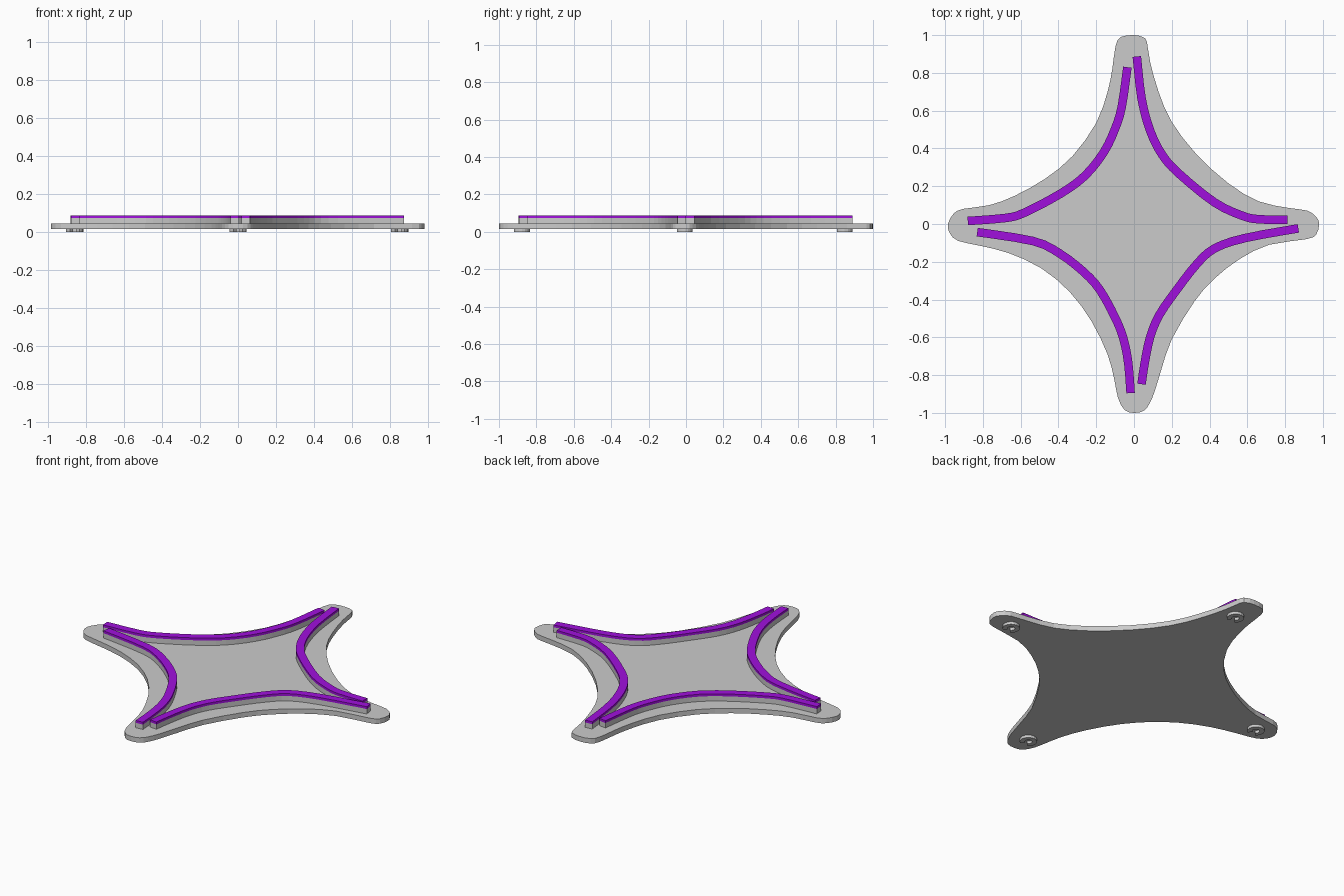
import bpy, bmesh, math
from mathutils import Vector

if "Cube" in bpy.data.objects:
    bpy.data.objects.remove(bpy.data.objects["Cube"])


def smooth_path(pts, steps, closed=False):
    """Catmull-Rom resampling of a short list of 2D points."""
    p = [Vector(q) for q in pts]
    n = len(p)
    at = (lambda i: p[i % n]) if closed else (lambda i: p[max(0, min(n - 1, i))])
    out = []
    for i in range(n if closed else n - 1):
        a, b, c, d = at(i - 1), at(i), at(i + 1), at(i + 2)
        for s in range(steps):
            t = s / steps
            out.append(0.5 * (2*b + (c-a)*t + (2*a - 5*b + 4*c - d)*t*t
                              + (3*b - a - 3*c + d)*t**3))
    return out if closed else out + [p[-1]]


def ribbon(path, width):
    """Outline of a strip of constant width along a path."""
    left, right = [], []
    for i, q in enumerate(path):
        d = (path[min(i + 1, len(path) - 1)] - path[max(i - 1, 0)]).normalized()
        n = Vector((-d.y, d.x)) * width / 2
        left.append(q + n)
        right.append(q - n)
    return left + right[::-1]


def prism(name, outline, z0, z1, material=None):
    bm = bmesh.new()
    face = bm.faces.new([bm.verts.new((q[0], q[1], z0)) for q in outline])
    ext = bmesh.ops.extrude_face_region(bm, geom=[face], use_keep_orig=True)
    top = [v for v in ext["geom"] if isinstance(v, bmesh.types.BMVert)]
    bmesh.ops.translate(bm, verts=top, vec=(0, 0, z1 - z0))
    bmesh.ops.recalc_face_normals(bm, faces=bm.faces)
    mesh = bpy.data.meshes.new(name)
    bm.to_mesh(mesh)
    bm.free()
    obj = bpy.data.objects.new(name, mesh)
    bpy.context.collection.objects.link(obj)
    if material:
        mesh.materials.append(material)
    return obj


purple = bpy.data.materials.new("purple")
purple.diffuse_color = (0.35, 0.005, 0.72, 1)
purple.use_nodes = True
purple.node_tree.nodes["Principled BSDF"].inputs["Base Color"].default_value = purple.diffuse_color

# Four-armed base plate
plate = [
    (0, 1), (.045, .99), (.068, .965), (.085, .86), (.13, .7), (.2, .54),
    (.33, .37), (.5, .215), (.66, .12), (.82, .085), (.92, .07), (.967, .035),
    (.98, 0), (.965, -.055), (.915, -.08), (.715, -.11), (.56, -.185),
    (.425, -.29), (.32, -.41), (.2, -.61), (.145, -.77), (.11, -.885),
    (.08, -.955), (.05, -.99), (0, -1), (-.05, -.985), (-.085, -.92),
    (-.105, -.82), (-.14, -.69), (-.225, -.515), (-.34, -.36), (-.49, -.235),
    (-.66, -.155), (-.815, -.115), (-.93, -.09), (-.975, -.05), (-.985, 0),
    (-.955, .055), (-.905, .08), (-.765, .1), (-.63, .15), (-.47, .24),
    (-.325, .36), (-.2, .535), (-.14, .7), (-.115, .82), (-.098, .94),
    (-.07, .99)]
prism("base_plate", smooth_path(plate, 2, True), 0.016, 0.045)

# Curved walls with purple caps
walls = {
    "back_right": [(.015, .887), (.04, .665), (.085, .495), (.15, .365), (.24, .265),
                   (.425, .115), (.57, .045), (.66, .025), (.813, .023)],
    "back_left": [(-.035, .83), (-.065, .62), (-.1, .505), (-.16, .38), (-.26, .255),
                  (-.39, .16), (-.58, .06), (-.68, .032), (-.88, .016)],
    "front_left": [(-.83, -.043), (-.535, -.09), (-.395, -.155), (-.265, -.255),
                   (-.18, -.35), (-.1, -.495), (-.055, -.61), (-.03, -.74), (-.018, -.895)],
    "front_right": [(.87, -.023), (.585, -.075), (.425, -.13), (.33, -.215),
                    (.225, -.35), (.135, -.48), (.085, -.6), (.055, -.745), (.04, -.848)]}
for side, pts in walls.items():
    outline = ribbon(smooth_path(pts, 3), 0.045)
    prism(side + "_wall", outline, 0.045, 0.074)
    prism(side + "_wall_cap", outline, 0.074, 0.088, purple)

# Horseshoe feet under the arm tips
for side, (x, y) in {"right": (.85, -.01), "left": (-.86, -.01),
                     "back": (0, .845), "front": (0, -.88)}.items():
    arc = [Vector((x + .033 * math.cos(a), y + .033 * math.sin(a)))
           for a in (math.radians(-60 + 300 * i / 14) for i in range(15))]
    prism(side + "_foot", ribbon(arc, 0.026), 0, 0.016)
